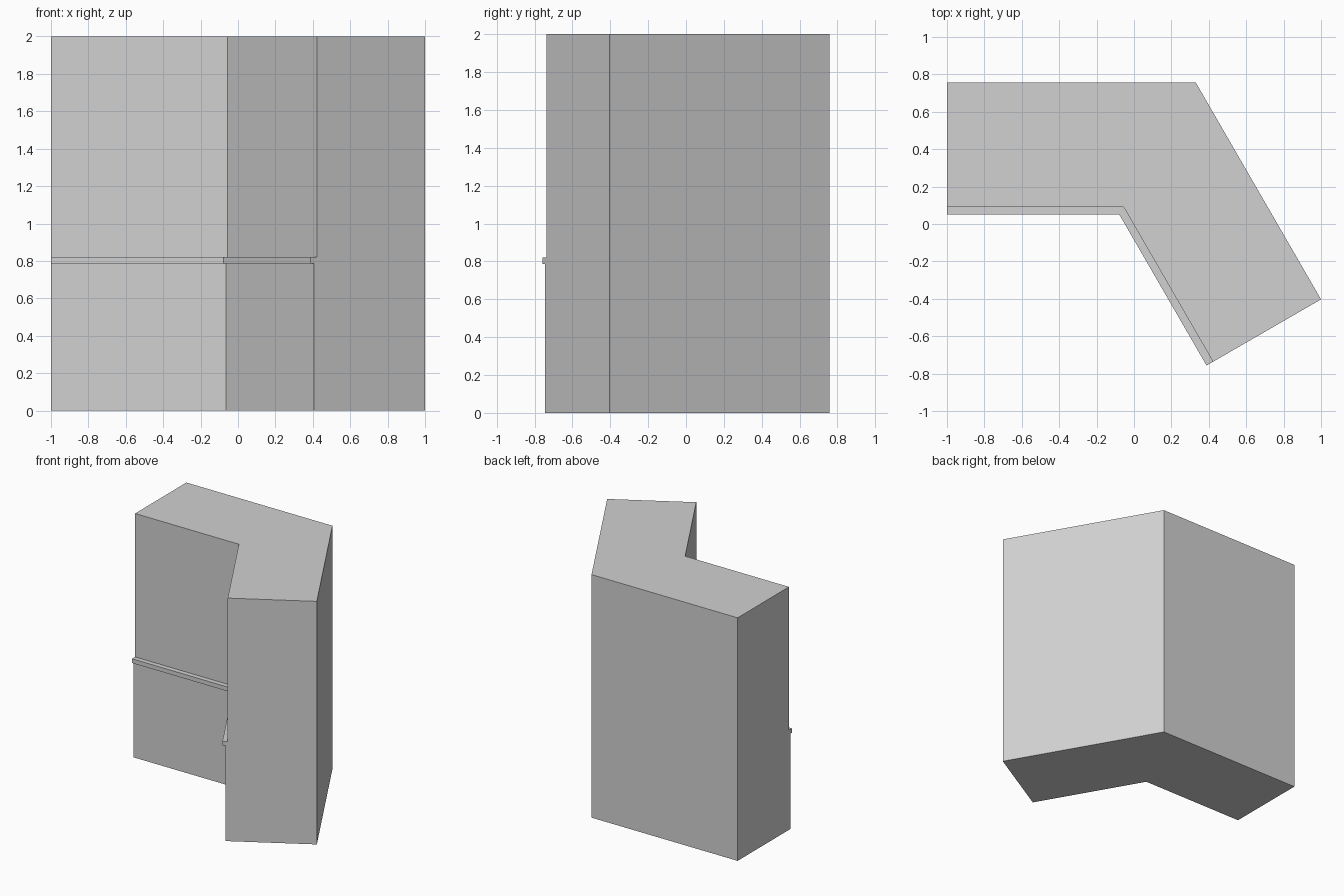
import bpy
import bmesh
from math import radians, tan
from mathutils import Vector

cube = bpy.data.objects.get("Cube")
if cube:
    bpy.data.objects.remove(cube, do_unlink=True)

# Plain plaster grey
plaster = bpy.data.materials.new("plaster_grey")
plaster.use_nodes = True
colour = (0.64, 0.64, 0.64, 1)
plaster.diffuse_color = colour
plaster.node_tree.nodes["Principled BSDF"].inputs["Base Color"].default_value = colour

# Back line of the wall, bent by 60 degrees at the corner
BACK_START = Vector((-1, 0.757))
BACK_CORNER = Vector((0.33, 0.757))
BACK_END = Vector((1, -0.403))
BEND = radians(60)


def bent_prism(name, thickness, bottom, top):
    """Extrude the bent plan, offset forwards from the back line."""
    along = (BACK_END - BACK_CORNER).normalized()
    forward = Vector((along.y, -along.x))
    front_corner = BACK_CORNER + Vector((-thickness * tan(BEND / 2), -thickness))
    plan = [
        BACK_START,
        BACK_START - Vector((0, thickness)),
        front_corner,
        BACK_END + forward * thickness,
        BACK_END,
        BACK_CORNER,
    ]
    bm = bmesh.new()
    face = bm.faces.new([bm.verts.new((p.x, p.y, bottom)) for p in plan])
    result = bmesh.ops.extrude_face_region(bm, geom=[face], use_keep_orig=True)
    verts = [g for g in result["geom"] if isinstance(g, bmesh.types.BMVert)]
    bmesh.ops.translate(bm, vec=(0, 0, top - bottom), verts=verts)
    bmesh.ops.recalc_face_normals(bm, faces=bm.faces)
    mesh = bpy.data.meshes.new(name)
    bm.to_mesh(mesh)
    bm.free()
    mesh.materials.append(plaster)
    obj = bpy.data.objects.new(name, mesh)
    bpy.context.collection.objects.link(obj)
    return obj


# Lower wall, projecting rail and set-back upper wall
bent_prism("lower_wall", 0.685, 0, 0.785)
bent_prism("rail", 0.707, 0.785, 0.82)
bent_prism("upper_wall", 0.667, 0.82, 2)
